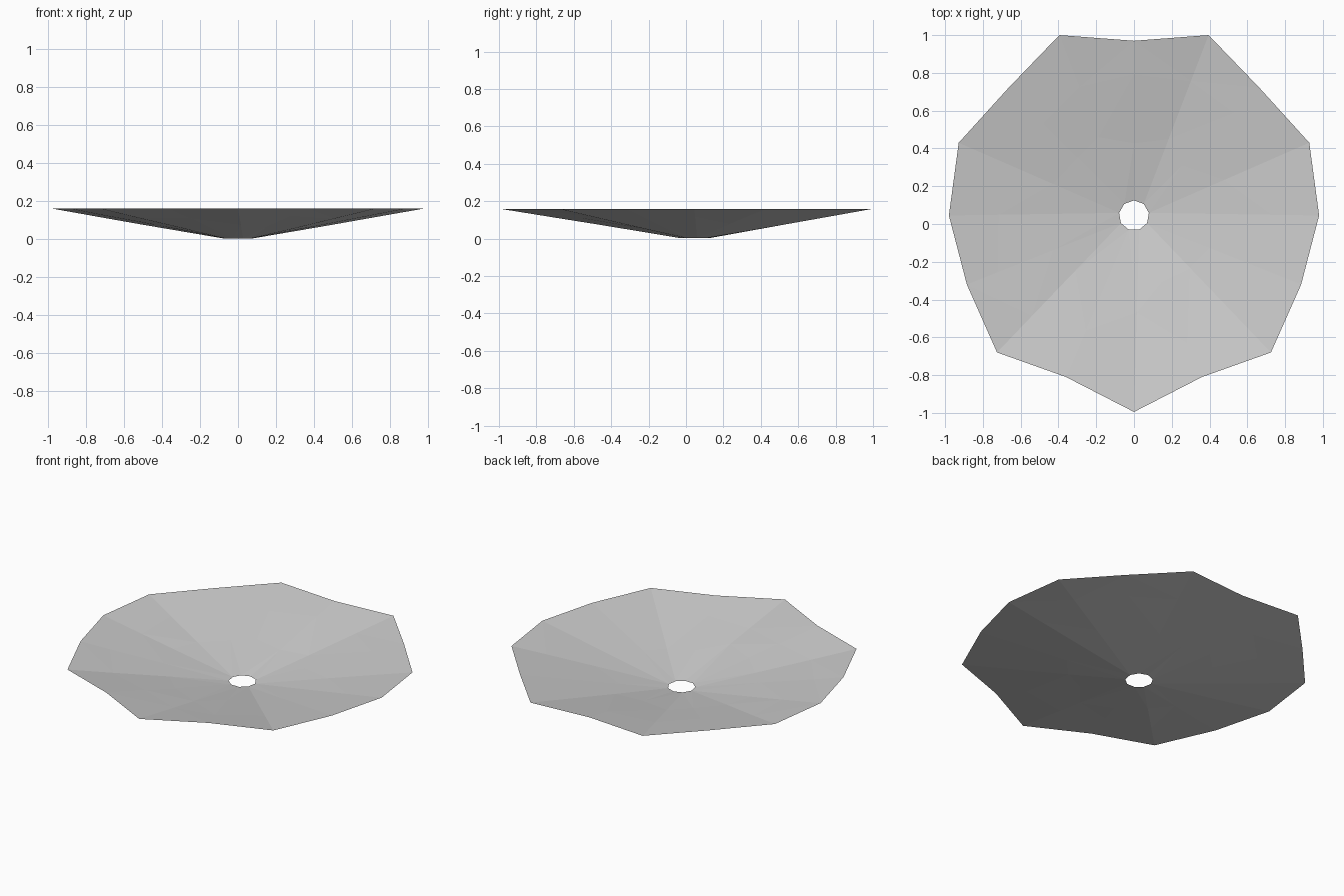
import bpy, bmesh, math, random
from mathutils import Vector

if "Cube" in bpy.data.objects:
    bpy.data.objects.remove(bpy.data.objects["Cube"])

random.seed(4)
CY, RIM_Z, HOLE_Z = 0.045, 0.16, 0.003

# Rim outline: right half from back to front, mirrored to the left
half = [(0, 0.97), (0.395, 1.0), (0.665, 0.72), (0.928, 0.43), (0.98, 0.045),
        (0.885, -0.32), (0.725, -0.68), (0.36, -0.81), (0, -0.995)]
outline = half + [(-x, y) for x, y in half[-2:0:-1]]
rim = [Vector((x, y, RIM_Z)) for x, y in outline]

# Nine-sided centre hole
hole = []
for i in range(9):
    a = math.radians(90 - 40 * i)
    hole.append(Vector((0.08 * math.cos(a), CY + 0.08 * math.sin(a), HOLE_Z)))


def nearest(p):
    d = Vector((p.x, p.y - CY, 0)).normalized()
    return max(range(9), key=lambda i: d.dot(hole[i] - Vector((0, CY, HOLE_Z))))


bm = bmesh.new()
inner = [bm.verts.new(p) for p in hole]
pick = [nearest(p) for p in rim]
rings = [[inner[i] for i in pick]]

# Slightly crumpled rings between the hole and the rim
for t in (0.4, 0.72):
    ring = []
    for p, i in zip(rim, pick):
        q = hole[i].lerp(p, t + random.uniform(-0.08, 0.08))
        q.z += random.uniform(-0.002, 0.002)
        ring.append(bm.verts.new(q))
    rings.append(ring)
rings.append([bm.verts.new(p) for p in rim])

# Skin neighbouring rings, dropping corners that share a hole vertex
n = len(rim)
for lower, upper in zip(rings, rings[1:]):
    for k in range(n):
        j = (k + 1) % n
        corners = [lower[k], upper[k], upper[j], lower[j]]
        bm.faces.new(list(dict.fromkeys(corners)))
bmesh.ops.triangulate(bm, faces=bm.faces[:])
bmesh.ops.recalc_face_normals(bm, faces=bm.faces[:])
if sum(f.normal.z for f in bm.faces) < 0:
    bmesh.ops.reverse_faces(bm, faces=bm.faces[:])

mesh = bpy.data.meshes.new("shallow_dish")
bm.to_mesh(mesh)
bm.free()
dish = bpy.data.objects.new("shallow_dish", mesh)
bpy.context.collection.objects.link(dish)

grey = bpy.data.materials.new("light_grey")
grey.diffuse_color = (0.6, 0.6, 0.6, 1)
grey.use_nodes = True
grey.node_tree.nodes["Principled BSDF"].inputs["Base Color"].default_value = grey.diffuse_color
mesh.materials.append(grey)
